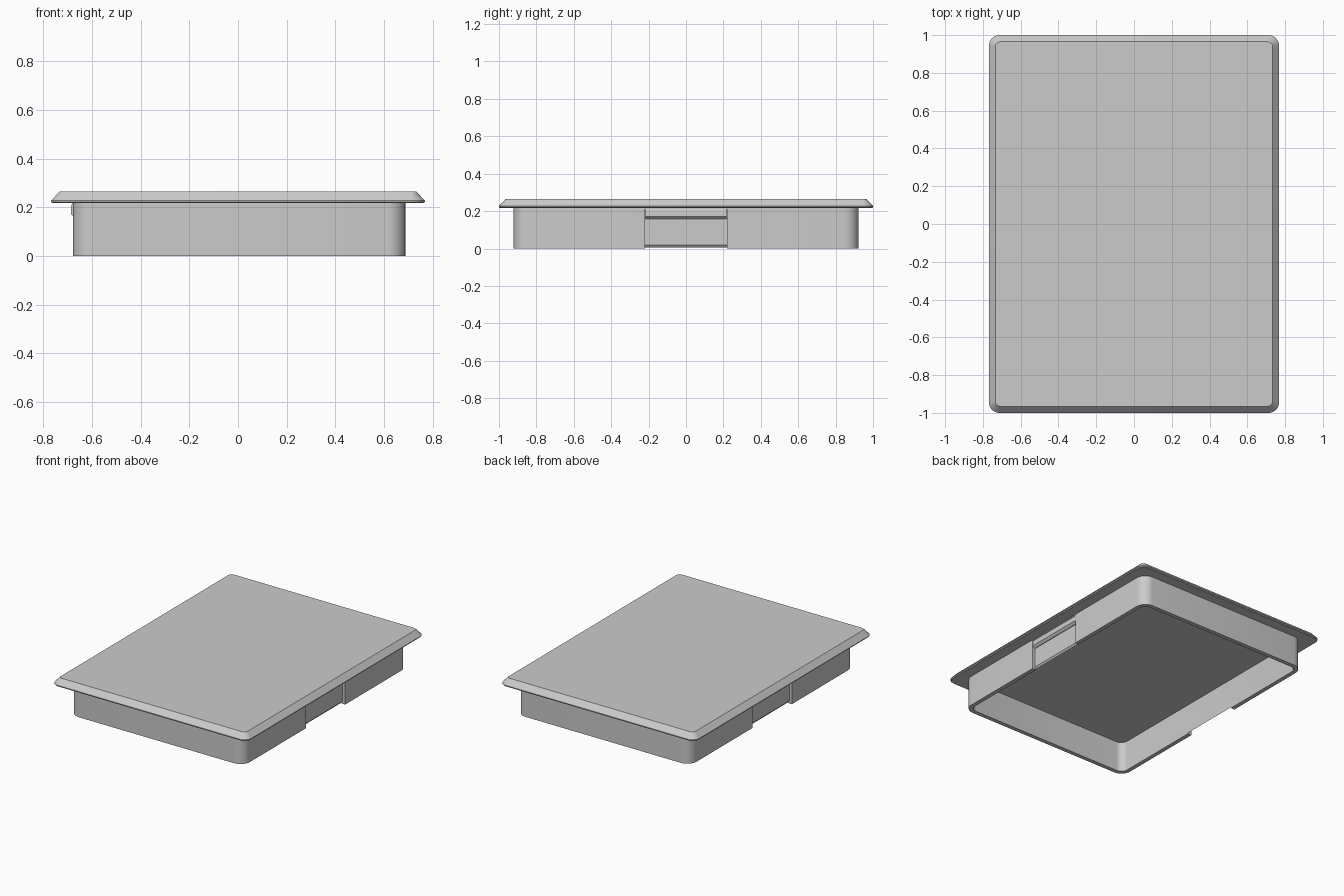
import bpy, bmesh, math

cube = bpy.data.objects.get("Cube")
if cube:
    bpy.data.objects.remove(cube, do_unlink=True)

grey = bpy.data.materials.new("plain grey")
grey.use_nodes = True
colour = (0.6, 0.6, 0.6, 1)
grey.diffuse_color = colour
grey.node_tree.nodes["Principled BSDF"].inputs["Base Color"].default_value = colour


def finish(name, bm):
    """Turn a bmesh into a grey object."""
    bmesh.ops.recalc_face_normals(bm, faces=bm.faces)
    mesh = bpy.data.meshes.new(name)
    bm.to_mesh(mesh)
    bm.free()
    mesh.materials.append(grey)
    obj = bpy.data.objects.new(name, mesh)
    bpy.context.collection.objects.link(obj)
    return obj


def smooth(obj):
    bpy.ops.object.select_all(action="DESELECT")
    obj.select_set(True)
    bpy.context.view_layer.objects.active = obj
    bpy.ops.object.shade_smooth_by_angle(angle=math.radians(25))


def ring(bm, hx, hy, r, z, cx=0, steps=8):
    """Rounded rectangle of vertices at one height."""
    verts = []
    for k, (sx, sy) in enumerate(((1, 1), (-1, 1), (-1, -1), (1, -1))):
        for i in range(steps + 1):
            a = math.pi / 2 * (k + i / steps)
            verts.append(bm.verts.new((cx + sx * (hx - r) + r * math.cos(a),
                                       sy * (hy - r) + r * math.sin(a), z)))
    return verts


def bridge(bm, a, b):
    n = len(a)
    for i in range(n):
        j = (i + 1) % n
        bm.faces.new((a[i], a[j], b[j], b[i]))


def side_profile(name, points, half, side, shift=0):
    """Extrude an x-z profile along y, on the side given by the sign."""
    bm = bmesh.new()
    ends = [[bm.verts.new((side * x + shift, y, z)) for x, z in points]
            for y in (-half, half)]
    bridge(bm, *ends)
    for end in ends:
        bm.faces.new(end)
    return finish(name, bm)


# Lid plate with sloping edge
bm = bmesh.new()
rings = [ring(bm, *spec) for spec in ((0.762, 0.995, 0.05, 0.217),
                                      (0.768, 1.0, 0.056, 0.222),
                                      (0.768, 1.0, 0.056, 0.227),
                                      (0.733, 0.965, 0.025, 0.265))]
for low, high in zip(rings, rings[1:]):
    bridge(bm, low, high)
bm.faces.new(rings[0])
bm.faces.new(rings[-1])
smooth(finish("lid_plate", bm))

# Hollow skirt wall under the lid
CX, TOP = 0.005, 0.219
bm = bmesh.new()
rings = [ring(bm, hx, hy, r, z, CX) for hx, hy, r, z in (
    (0.683, 0.922, 0.075, 0), (0.683, 0.922, 0.075, TOP),
    (0.653, 0.892, 0.05, TOP), (0.653, 0.892, 0.05, 0))]
for a, b in zip(rings, rings[1:] + rings[:1]):
    bridge(bm, a, b)
skirt = finish("skirt_wall", bm)

# Recess in each long wall, with a chamfered lower edge
recess = [(0.75, -0.02), (0.64, -0.02), (0.652, 0.004), (0.663, 0.018),
          (0.663, 0.21), (0.75, 0.21)]
for side in (1, -1):
    cutter = side_profile("recess_cutter", recess, 0.22, side, CX)
    cutter.hide_render = True
    cut = skirt.modifiers.new("recess", "BOOLEAN")
    cut.operation = "DIFFERENCE"
    cut.solver = "EXACT"
    cut.object = cutter
    bpy.context.view_layer.objects.active = skirt
    bpy.ops.object.modifier_apply(modifier=cut.name)
    bpy.data.objects.remove(cutter, do_unlink=True)
smooth(skirt)

# Catch ridge at the top of each recess
ridge = [(0.657, 0.155), (0.672, 0.157), (0.687, 0.172), (0.687, 0.195),
         (0.685, 0.207), (0.68, 0.218), (0.657, 0.218)]
for side, label in ((1, "left"), (-1, "right")):
    smooth(side_profile(label + "_catch_ridge", ridge, 0.217, side))
